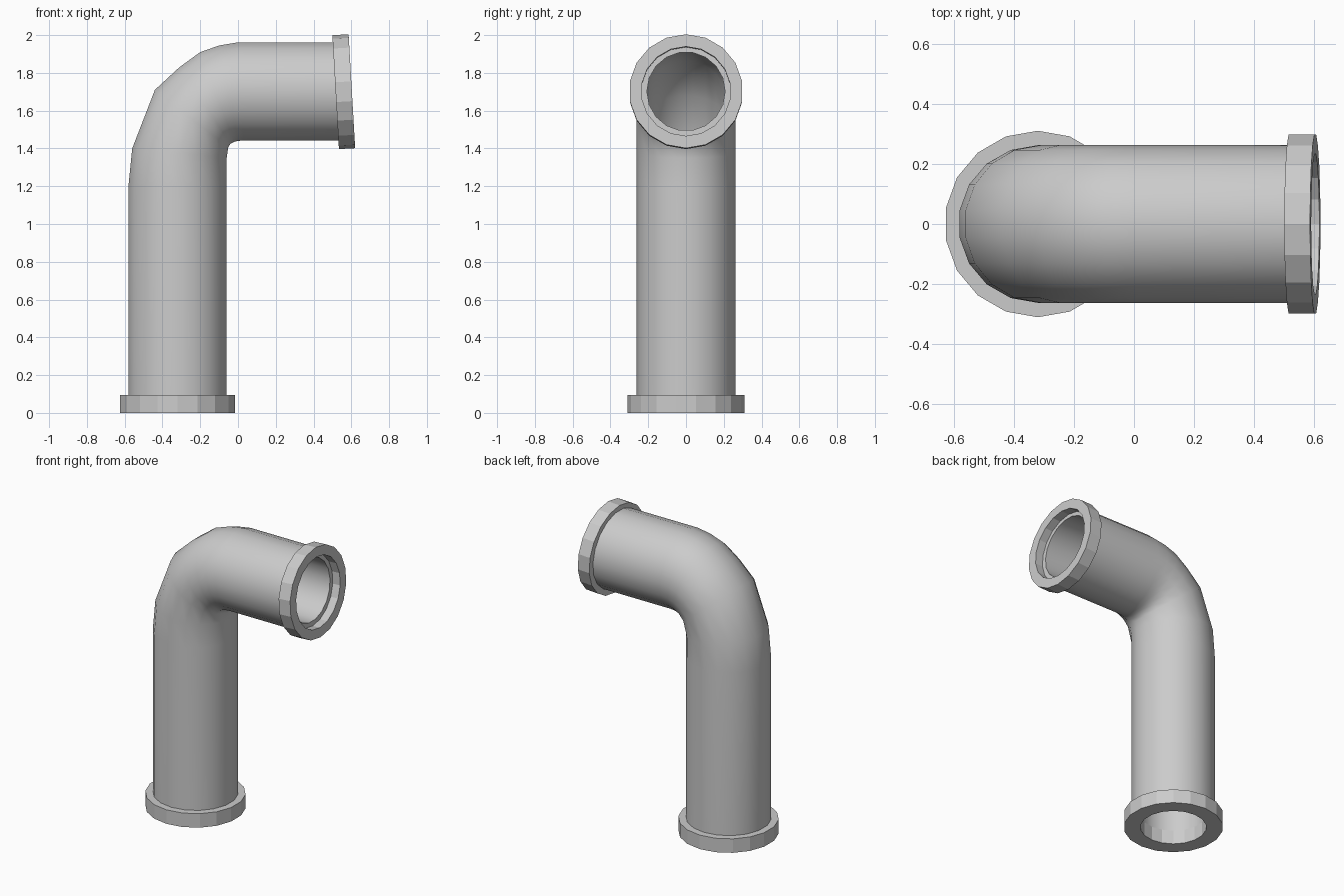
import bpy, bmesh
from math import cos, sin, pi, radians
from mathutils import Vector, Matrix

if "Cube" in bpy.data.objects:
    bpy.data.objects.remove(bpy.data.objects["Cube"])

N = 18  # sides of every round section


def bridge_loops(bm, a, b):
    for i in range(N):
        j = (i + 1) % N
        bm.faces.new((a[i], a[j], b[j], b[i]))


def finish(bm, name):
    bmesh.ops.recalc_face_normals(bm, faces=bm.faces)
    me = bpy.data.meshes.new(name)
    bm.to_mesh(me)
    bm.free()
    ob = bpy.data.objects.new(name, me)
    bpy.context.collection.objects.link(ob)
    return ob


def flange(name, r_out, r_in, depth, phase, matrix):
    # flat-faced ring along local z, starting at local z = 0
    bm = bmesh.new()
    loops = []
    for r, z in ((r_out, 0), (r_out, depth), (r_in, depth), (r_in, 0)):
        loops.append([bm.verts.new((r * cos(phase + 2 * pi * i / N),
                                    r * sin(phase + 2 * pi * i / N), z)) for i in range(N)])
    for k in range(4):
        bridge_loops(bm, loops[k], loops[(k + 1) % 4])
    bm.transform(matrix)
    return finish(bm, name)


# bent pipe: each section is (outer x, outer z, inner-corner x, inner-corner z)
sections = [
    (-0.58, 0.06, -0.06, 0.06), (-0.58, 1.20, -0.06, 1.20),
    (-0.56, 1.40, -0.06, 1.35), (-0.44, 1.71, -0.052, 1.405),
    (-0.31, 1.83, -0.04, 1.425), (-0.20, 1.91, -0.02, 1.435),
    (-0.10, 1.945, 0.0, 1.44), (0.0, 1.962, 0.03, 1.442), (0.532, 1.962, 0.562, 1.442),
]
bm = bmesh.new()


def pipe_loop(s, scale):
    outer, inner = Vector((s[0], 0, s[1])), Vector((s[2], 0, s[3]))
    mid, half = (outer + inner) / 2, (outer - inner) / 2
    loop = []
    for i in range(N):
        a = radians(10) + 2 * pi * i / N
        loop.append(bm.verts.new(mid + half * (cos(a) / cos(radians(10)) * scale)
                                 + Vector((0, 0.262 * sin(a) * scale, 0))))
    return loop


# outside skin up, inside skin back down, closed at both ends
loops = [pipe_loop(s, 1.0) for s in sections] + [pipe_loop(s, 0.79) for s in reversed(sections)]
for k in range(len(loops)):
    bridge_loops(bm, loops[k], loops[(k + 1) % len(loops)])
pipe = finish(bm, "bent_pipe")
bpy.context.view_layer.objects.active = pipe
pipe.select_set(True)
bpy.ops.object.shade_smooth_by_angle(angle=radians(40))

# floor flange
flange("base_flange", 0.31, 0.206, 0.095, radians(10), Matrix.Translation((-0.32, 0, 0)))

# slightly tilted mouth flange, with the pipe end recessed inside it
flange("mouth_flange", 0.302, 0.237, 0.086, 0,
       Matrix.Translation((0.517, 0, 1.698)) @ Matrix.Rotation(radians(90 - 3.3), 4, 'Y'))
